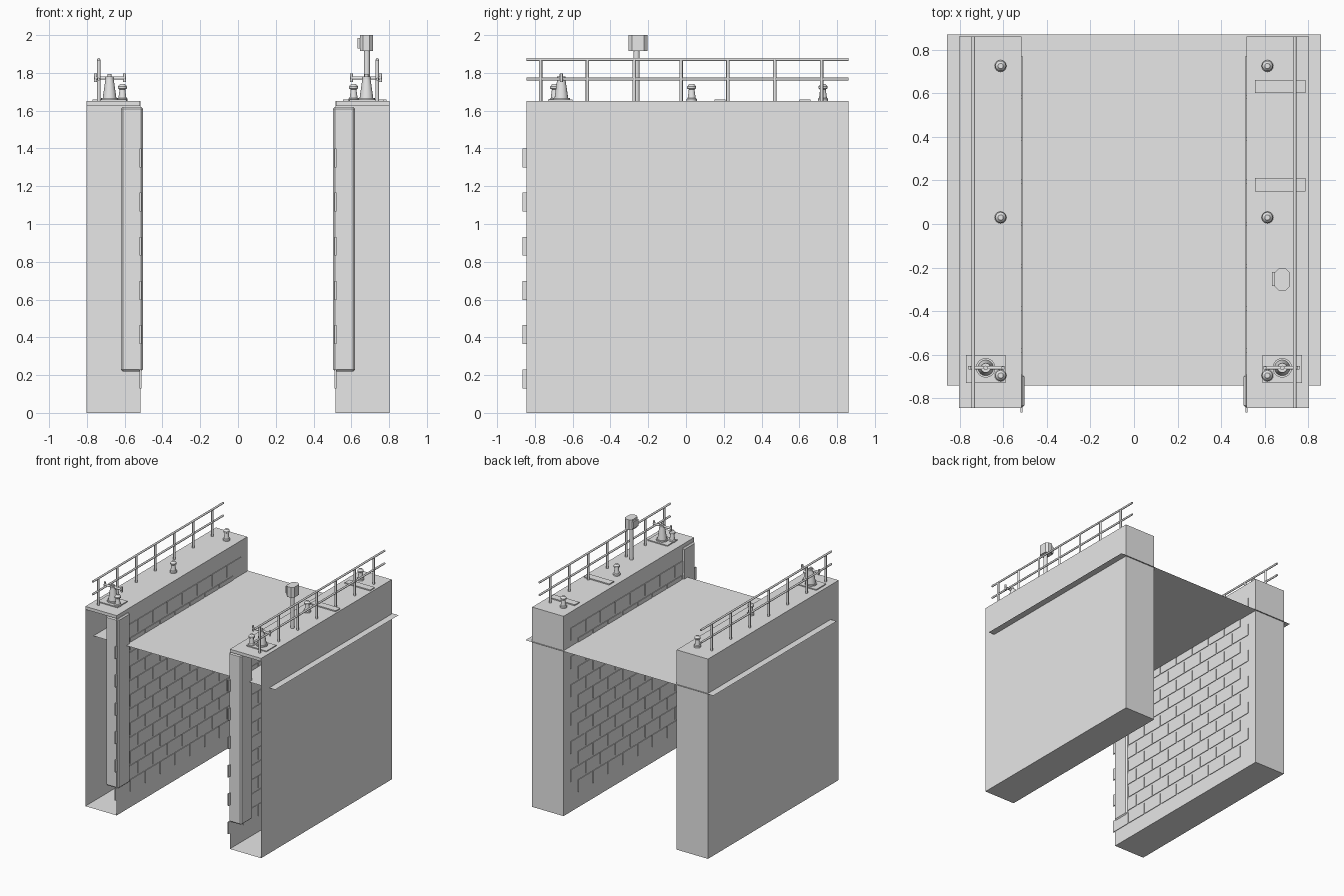
import bpy, bmesh, math
from mathutils import Matrix, Vector

cube = bpy.data.objects.get("Cube")
if cube:
    bpy.data.objects.remove(cube, do_unlink=True)

GREY = bpy.data.materials.new("concrete_grey")
GREY.use_nodes = True
GREY.diffuse_color = (0.8, 0.8, 0.8, 1)
GREY.node_tree.nodes["Principled BSDF"].inputs["Base Color"].default_value = (0.8, 0.8, 0.8, 1)


def finish(name, bm, smooth=False):
    mesh = bpy.data.meshes.new(name)
    bm.to_mesh(mesh)
    bm.free()
    mesh.materials.append(GREY)
    ob = bpy.data.objects.new(name, mesh)
    bpy.context.collection.objects.link(ob)
    if smooth:
        bpy.ops.object.select_all(action='DESELECT')
        ob.select_set(True)
        bpy.context.view_layer.objects.active = ob
        bpy.ops.object.shade_smooth_by_angle(angle=math.radians(40))
    return ob


def add_box(bm, x0, x1, y0, y1, z0, z1):
    mid = Vector((x0 + x1, y0 + y1, z0 + z1)) / 2
    size = (abs(x1 - x0), abs(y1 - y0), abs(z1 - z0), 1)
    return bmesh.ops.create_cube(bm, size=1, matrix=Matrix.Translation(mid) @ Matrix.Diagonal(size))["verts"]


def box(name, *bounds):
    bm = bmesh.new()
    add_box(bm, *bounds)
    return finish(name, bm)


def add_rod(bm, start, end, radius, tip=None, sides=10):
    start, end = Vector(start), Vector(end)
    axis = end - start
    matrix = Matrix.Translation((start + end) / 2) @ axis.to_track_quat('Z', 'Y').to_matrix().to_4x4()
    bmesh.ops.create_cone(bm, cap_ends=True, segments=sides, radius1=radius,
                          radius2=radius if tip is None else tip, depth=axis.length, matrix=matrix)


def lathe(name, x, y, profile, sides=16):
    bm = bmesh.new()
    for (r0, z0), (r1, z1) in zip(profile, profile[1:]):
        if z1 > z0:
            add_rod(bm, (x, y, z0), (x, y, z1), r0, r1, sides)
    return finish(name, bm, True)


TOP = 1.65
FRONT, BACK = -0.845, 0.86

for side, s in (("left", 1), ("right", -1)):
    # Hollow chamber wall, open at the front
    bm = bmesh.new()
    add_box(bm, s * 0.517, s * 0.803, FRONT, BACK, 0, TOP)
    bm.normal_update()
    bmesh.ops.delete(bm, geom=[f for f in bm.faces if f.normal.y < -0.5], context='FACES')
    finish(side + "_wall", bm)
    box(side + "_wall_lip", s * 0.52, s * 0.803, FRONT, -0.72, 1.625, TOP)

    # Gate guide column in the wall opening
    guide = box(side + "_gate_guide", s * 0.503, s * 0.62, -0.842, -0.69, 0.22, 1.62)
    bevel = guide.modifiers.new("edge", 'BEVEL')
    bevel.width = 0.01
    bevel.segments = 1

    # Staggered masonry blocks on the chamber face
    bm = bmesh.new()
    pitch = 0.194
    for row in range(12):
        z = 0.13 + row * 0.117
        for col in range(8):
            y = -0.865 + col * pitch + (row % 2) * pitch / 2
            add_box(bm, s * 0.512, s * 0.521, y, y + pitch - 0.014, z, z + 0.1)
    finish(side + "_masonry", bm)

    # Handrail with two bars and seven posts
    bm = bmesh.new()
    for z in (1.767, 1.871):
        add_rod(bm, (s * 0.737, FRONT, z), (s * 0.737, BACK, z), 0.008)
    for i in range(7):
        y = -0.77 + i * 0.248
        add_rod(bm, (s * 0.737, y, TOP), (s * 0.737, y, 1.871), 0.009)
    finish(side + "_handrail", bm, True)

    # Mooring bollards
    for i, y in enumerate((-0.695, 0.03, 0.725)):
        lathe(f"{side}_bollard_{i + 1}", s * 0.612, y,
              [(0.027, TOP), (0.027, 1.662), (0.021, 1.668), (0.015, 1.712),
               (0.024, 1.718), (0.024, 1.728), (0.012, 1.742)])

    # Hand winch with crank
    box(side + "_winch_base", s * 0.59, s * 0.77, -0.73, -0.6, TOP, 1.658)
    lathe(side + "_winch_body", s * 0.68, -0.66,
          [(0.045, 1.658), (0.045, 1.668), (0.036, 1.668), (0.022, 1.765),
           (0.022, 1.78), (0.01, 1.78), (0.01, 1.795)])
    bm = bmesh.new()
    add_rod(bm, (s * 0.595, -0.66, 1.773), (s * 0.76, -0.66, 1.773), 0.009)
    for x in (0.6, 0.755):
        add_rod(bm, (s * x, -0.66, 1.752), (s * x, -0.66, 1.796), 0.008)
    finish(side + "_winch_crank", bm, True)

# Water surface
bm = bmesh.new()
bmesh.ops.create_grid(bm, x_segments=1, y_segments=1, size=0.5,
                      matrix=Matrix.Translation((0, 0.065, 1.366)) @ Matrix.Diagonal((1.716, 1.61, 1, 1)))
finish("water_surface", bm)

# Hatch plates on one wall
for i, y in enumerate((0.15, 0.6)):
    box(f"hatch_plate_{i + 1}", 0.555, 0.787, y, y + 0.06, TOP, 1.659)

# Signal pole and lamp housing
bm = bmesh.new()
add_rod(bm, (0.682, -0.262, TOP), (0.682, -0.262, 1.92), 0.017)
finish("signal_pole", bm, True)
bm = bmesh.new()
add_box(bm, 0.645, 0.715, -0.305, -0.205, 1.915, 2.0)
uprights = [e for e in bm.edges if abs(e.verts[0].co.z - e.verts[1].co.z) > 0.05]
bmesh.ops.bevel(bm, geom=uprights, offset=0.018, segments=1, affect='EDGES')
finish("signal_housing", bm)
box("signal_lens", 0.633, 0.65, -0.285, -0.22, 1.93, 1.985)
